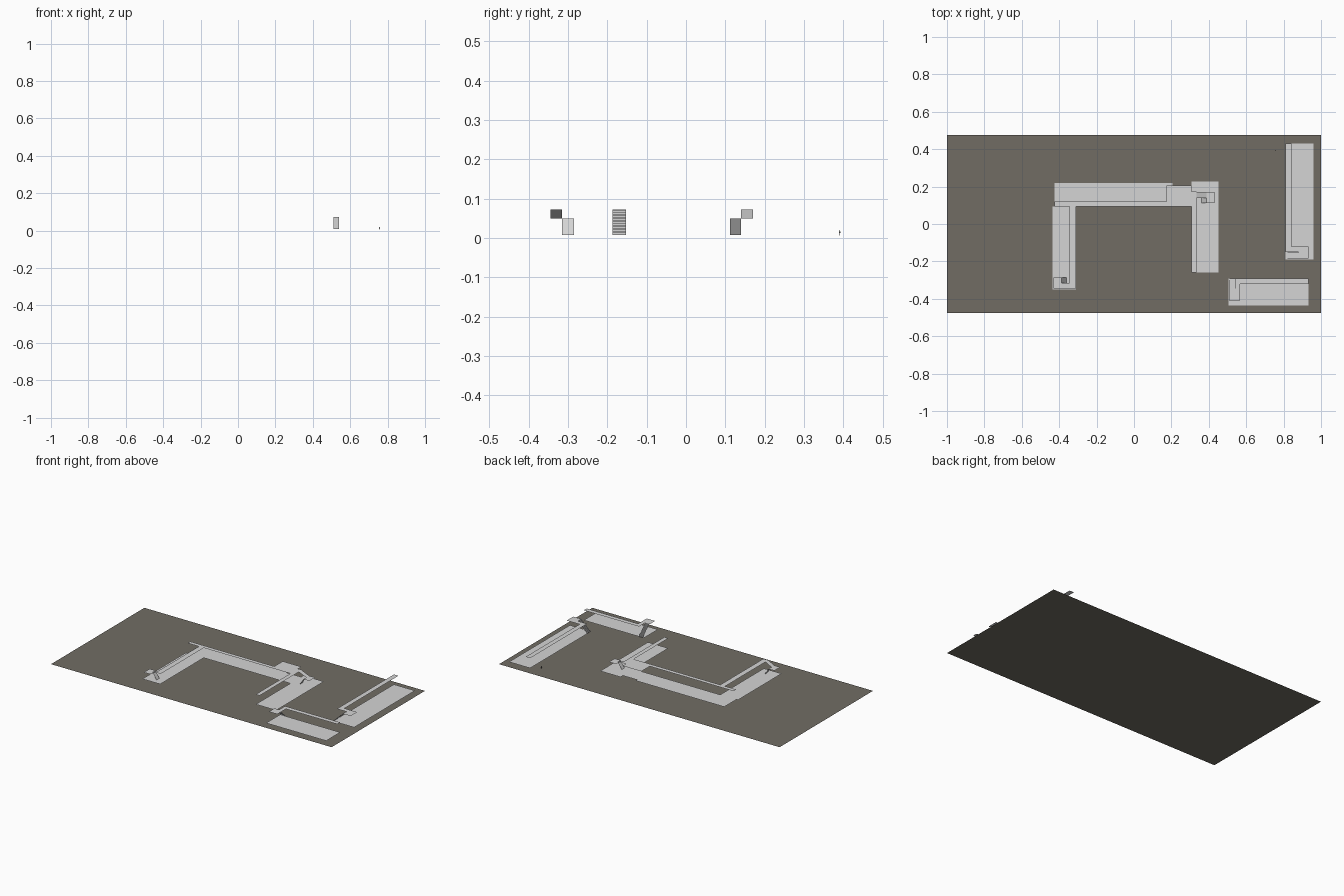
import bpy

if "Cube" in bpy.data.objects:
    bpy.data.objects.remove(bpy.data.objects["Cube"])

def material(name, rgb):
    m = bpy.data.materials.new(name)
    m.diffuse_color = (*rgb, 1)
    m.use_nodes = True
    m.node_tree.nodes["Principled BSDF"].inputs["Base Color"].default_value = m.diffuse_color
    return m

EARTH = material("dark earth", (0.165, 0.152, 0.127))
PALE = material("pale concrete", (0.66, 0.66, 0.66))
DARK = material("dark cloth", (0.08, 0.08, 0.08))
LOW, MID, HIGH = 0.008, 0.05, 0.072

def mesh(name, quads, mat):
    verts = [v for q in quads for v in q]
    faces = [tuple(range(4 * i, 4 * i + 4)) for i in range(len(quads))]
    me = bpy.data.meshes.new(name)
    me.from_pydata(verts, [], faces)
    me.materials.append(mat)
    # sheets all face upwards
    for p in me.polygons:
        if p.normal.z < -1e-6:
            p.flip()
    ob = bpy.data.objects.new(name, me)
    bpy.context.collection.objects.link(ob)
    return ob

def sheet(name, x0, x1, y0, y1, z, mat=PALE):
    mesh(name, [[(x0, y0, z), (x1, y0, z), (x1, y1, z), (x0, y1, z)]], mat)

def flight(name, a, b, za, zb, c0, c1, axis='x', steps=0):
    """Ramp (steps=0) or stepped flight from a to b along an axis, c0..c1 wide."""
    prof = [(a, za)]
    if steps:
        for i in range(steps):
            z = za + (zb - za) * (i + 1) / steps
            prof += [(a + (b - a) * i / steps, z), (a + (b - a) * (i + 1) / steps, z)]
    else:
        prof.append((b, zb))
    P = (lambda t, c, z: (t, c, z)) if axis == 'x' else (lambda t, c, z: (c, t, z))
    mesh(name, [[P(t0, c0, z0), P(t1, c0, z1), P(t1, c1, z1), P(t0, c1, z0)]
                for (t0, z0), (t1, z1) in zip(prof, prof[1:])], PALE)

# Ground
sheet("site_base", -1, 1, -0.475, 0.475, 0, EARTH)

# Lower floors
sheet("lower_floor_back", -0.425, 0.206, 0.094, 0.218, LOW)
sheet("lower_floor_link", 0.206, 0.307, 0.094, 0.204, LOW)
sheet("lower_floor_left", -0.436, -0.31, -0.35, 0.094, LOW)
sheet("lower_floor_right", 0.307, 0.452, -0.258, 0.228, LOW)
sheet("lower_floor_east", 0.81, 0.96, -0.19, 0.43, LOW)
sheet("lower_floor_south", 0.505, 0.933, -0.435, -0.292, LOW)

# Upper galleries of the central block
sheet("gallery_back", -0.425, 0.174, 0.094, 0.121, HIGH)
sheet("gallery_platform", 0.174, 0.307, 0.094, 0.207, HIGH)
sheet("gallery_left", -0.345, -0.31, -0.345, 0.094, HIGH)
sheet("gallery_right", 0.307, 0.335, -0.258, 0.174, HIGH)

# Half-turn stairs at both ends of the central block
for side, s, yl, yu, top in (("left", -1, (-0.315, -0.285), (-0.345, -0.315), 0.345),
                             ("right", 1, (0.112, 0.14), (0.14, 0.17), 0.335)):
    sheet(side + "_stair_landing", s * 0.388, s * 0.43,
          min(yl + yu), max(yl + yu), MID)
    flight(side + "_stair_lower", s * 0.36, s * 0.388, LOW, MID, *yl)
    flight(side + "_stair_upper", s * 0.388, s * top, MID, HIGH, *yu)

# East gallery with its straight stair
sheet("east_gallery", 0.81, 0.842, -0.15, 0.43, HIGH)
sheet("east_gallery_arm", 0.842, 0.933, -0.15, -0.119, HIGH)
sheet("east_landing", 0.88, 0.933, -0.185, -0.15, HIGH)
flight("east_stair", 0.812, 0.88, LOW, HIGH, -0.187, -0.152, 'x', 16)

# South gallery with its straight stair
sheet("south_gallery", 0.54, 0.933, -0.322, -0.292, HIGH)
sheet("south_gallery_arm", 0.54, 0.567, -0.41, -0.322, HIGH)
sheet("south_landing", 0.507, 0.54, -0.41, -0.357, HIGH)
flight("south_stair", -0.292, -0.357, LOW, HIGH, 0.511, 0.54, 'y', 16)

# Tiny standing figure for scale
for name, z, size in (("figure_legs", 0.009, (0.003, 0.002, 0.006)),
                      ("figure_body", 0.0145, (0.004, 0.003, 0.005)),
                      ("figure_head", 0.0185, (0.002, 0.002, 0.003))):
    bpy.ops.mesh.primitive_cube_add(size=1, location=(0.757, 0.391, z))
    ob = bpy.context.object
    ob.name, ob.scale = name, size
    ob.data.materials.append(DARK)
